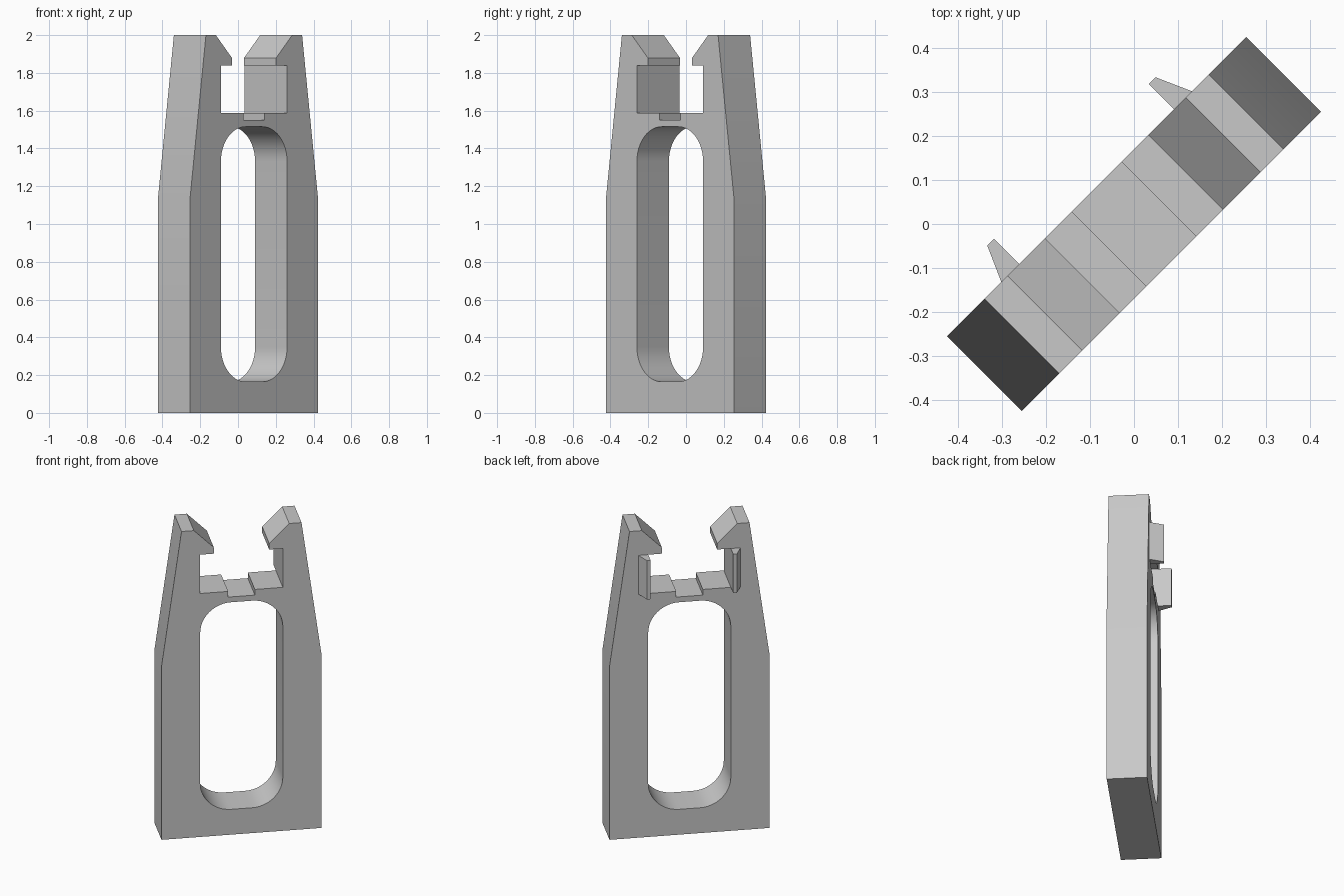
import bpy, bmesh, math
from mathutils import Matrix, Vector

cube = bpy.data.objects.get("Cube")
if cube:
    bpy.data.objects.remove(cube, do_unlink=True)

HALF_DEPTH = 0.12
TURN = Matrix.Rotation(math.radians(45), 4, 'Z')

grey = bpy.data.materials.new("light_grey")
grey.use_nodes = True
grey.diffuse_color = (0.58, 0.58, 0.58, 1)
grey.node_tree.nodes["Principled BSDF"].inputs["Base Color"].default_value = grey.diffuse_color


def prism(name, points, push):
    """Extrude a flat outline of 3D points along push."""
    bm = bmesh.new()
    face = bm.faces.new([bm.verts.new(p) for p in points])
    moved = bmesh.ops.extrude_face_region(bm, geom=[face])["geom"]
    bmesh.ops.translate(bm, vec=push, verts=[v for v in moved if isinstance(v, bmesh.types.BMVert)])
    bmesh.ops.recalc_face_normals(bm, faces=bm.faces[:])
    mesh = bpy.data.meshes.new(name)
    bm.to_mesh(mesh)
    bm.free()
    mesh.materials.append(grey)
    obj = bpy.data.objects.new(name, mesh)
    obj.matrix_world = TURN
    bpy.context.collection.objects.link(obj)
    return obj


def upright(outline, half_depth):
    return [(u, -half_depth, z) for u, z in outline], Vector((0, 2 * half_depth, 0))


# Fork plate: half outline from the bottom corner up round the hook to the notch
half = [(0.48, 0), (0.48, 1.13), (0.36, 2), (0.286, 2), (0.166, 1.88), (0.166, 1.84),
        (0.248, 1.84), (0.248, 1.587), (0.08, 1.587), (0.08, 1.55)]
outline = half + [(-u, z) for u, z in reversed(half)]
plate = prism("fork_plate", *upright(outline, HALF_DEPTH))

# Long rounded slot through the plate
RADIUS, SLOT_HALF, LOW, HIGH, STEPS = 0.185, 0.248, 0.165, 1.515, 12
slot = []
corners = [(1, HIGH - RADIUS), (-1, HIGH - RADIUS), (-1, LOW + RADIUS), (1, LOW + RADIUS)]
for quarter, (side, z) in enumerate(corners):
    for i in range(STEPS + 1):
        a = math.pi / 2 * (quarter + i / STEPS)
        slot.append((side * (SLOT_HALF - RADIUS) + RADIUS * math.cos(a), z + RADIUS * math.sin(a)))
cutter = prism("slot_cutter", *upright(slot, HALF_DEPTH * 2))
cut = plate.modifiers.new("slot", 'BOOLEAN')
cut.operation = 'DIFFERENCE'
cut.solver = 'EXACT'
cut.object = cutter
bpy.context.view_layer.objects.active = plate
plate.select_set(True)
bpy.ops.object.modifier_apply(modifier=cut.name)
bpy.data.objects.remove(cutter, do_unlink=True)
bpy.ops.object.shade_smooth_by_angle(angle=math.radians(30))

# Tapered ribs on the back face, one beside each jaw
rib = [(0.248, HALF_DEPTH), (0.306, HALF_DEPTH), (0.27, 0.201), (0.248, 0.201)]
for name, side in (("left_rib", 1), ("right_rib", -1)):
    prism(name, [(side * u, v, 1.587) for u, v in rib], Vector((0, 0, 0.253)))
